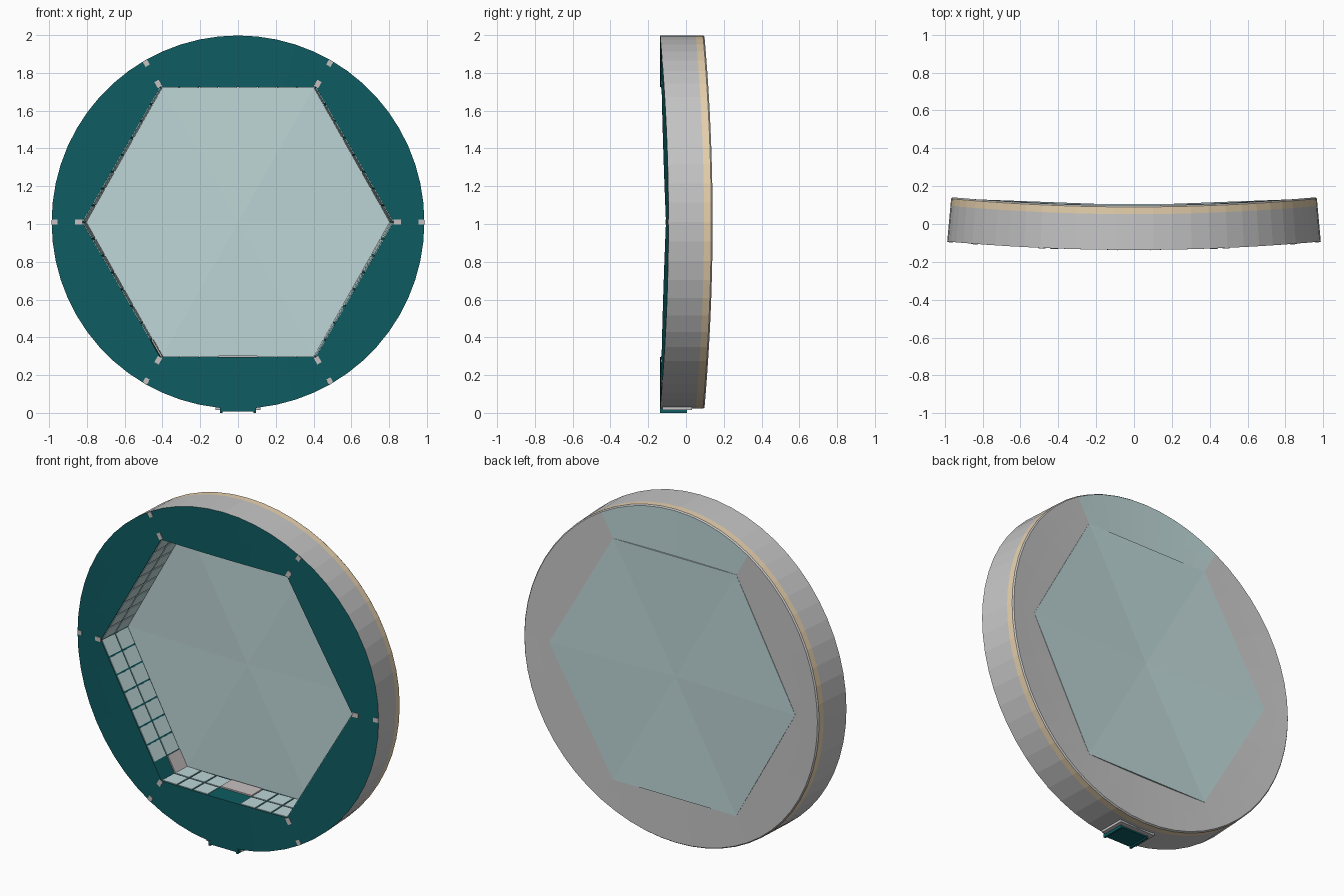
import bpy, bmesh, math
from mathutils import Vector

if "Cube" in bpy.data.objects:
    bpy.data.objects.remove(bpy.data.objects["Cube"])

ZC, RIM, HEX = 1.01, 0.988, 0.825       # centre height, disc radius, hexagon corner radius
FRONT, BACK = -0.137, 0.098             # flat thickness before bending
BEND = 11.0                             # radius of the gentle sideways curve
SEG = 10                                # segments per hexagon side


def material(name, rgb):
    m = bpy.data.materials.new(name)
    m.diffuse_color = [(c / 255 / 12.92 if c < 10 else ((c / 255 + 0.055) / 1.055) ** 2.4) for c in rgb] + [1]
    m.use_nodes = True
    m.node_tree.nodes["Principled BSDF"].inputs["Base Color"].default_value = m.diffuse_color
    return m


TEAL = material("deep teal", (14, 92, 98))
GLASS = material("pale aqua", (190, 214, 215))
GREY = material("light grey", (198, 198, 198))
TAN = material("warm tan", (234, 212, 176))
DOOR = material("door grey", (200, 192, 192))


def polar(r, a, y):
    return Vector((r * math.cos(a), y, ZC + r * math.sin(a)))


def hex_point(side, t, y, r=HEX):
    a = math.radians(60 * side)
    return polar(r, a, y).lerp(polar(r, a + math.pi / 3, y), t)


def bend(p):
    rad = BEND + FRONT - p.y
    a = p.x / BEND
    return Vector((rad * math.sin(a), BEND + FRONT - rad * math.cos(a), p.z))


def finish(name, bm, mats):
    for v in bm.verts:
        v.co = bend(v.co)
    bmesh.ops.recalc_face_normals(bm, faces=bm.faces)
    me = bpy.data.meshes.new(name)
    bm.to_mesh(me)
    bm.free()
    for m in mats:
        me.materials.append(m)
    ob = bpy.data.objects.new(name, me)
    bpy.context.collection.objects.link(ob)
    return ob


def prism(bm, pts, offset, mat=0):
    """Thin plate from a corner loop pushed along an offset."""
    low = [bm.verts.new(p) for p in pts]
    high = [bm.verts.new(p + offset) for p in pts]
    n = len(pts)
    faces = [bm.faces.new(low), bm.faces.new(high)]
    faces += [bm.faces.new((low[i], low[(i + 1) % n], high[(i + 1) % n], high[i])) for i in range(n)]
    for f in faces:
        f.material_index = mat


def box(bm, x0, x1, y0, y1, z0, z1, mat=0):
    pts = [Vector((x, y, z0)) for x, y in ((x0, y0), (x1, y0), (x1, y1), (x0, y1))]
    prism(bm, pts, Vector((0, 0, z1 - z0)), mat)


# Disc body: loops from hexagon front, over the rim, to hexagon back
# (blend 0 = hexagon, 1 = circle; depth; circle radius; material of the following band)
profile = [(0, FRONT, RIM, 0), (0.5, FRONT, RIM, 0), (1, FRONT, RIM, 1), (1, 0.052, RIM, 2),
           (1, 0.09, RIM, 1), (1, BACK, RIM - 0.006, 1), (0.5, BACK, RIM - 0.006, 1), (0, BACK, RIM, 0)]
bm = bmesh.new()
rings = []
for blend, y, r, _ in profile:
    ring = []
    for i in range(6 * SEG):
        side, t = i // SEG, (i % SEG) / SEG
        circle = polar(r, math.radians(60 * (side + t)), y)
        ring.append(bm.verts.new(hex_point(side, t, y).lerp(circle, blend)))
    rings.append(ring)
for k, (_, _, _, mat) in enumerate(profile):
    a, b = rings[k], rings[(k + 1) % len(rings)]
    for i in range(6 * SEG):
        j = (i + 1) % (6 * SEG)
        f = bm.faces.new((a[i], a[j], b[j], b[i]))
        f.material_index = mat
        if k in (5, 6) and i // SEG == 1:      # top back sector matches the pane
            f.material_index = 3
finish("disc_body", bm, [TEAL, GREY, TAN, GLASS])

# Back pane: six flat triangles with a small thickness
bm = bmesh.new()
for y in (BACK - 0.008, BACK + 0.001):
    mid = bm.verts.new((0, y, ZC))
    ring = [bm.verts.new(hex_point(s, 0, y)) for s in range(6)]
    for s in range(6):
        bm.faces.new((mid, ring[s], ring[(s + 1) % 6]))
edges = [e for e in bm.edges if e.is_boundary]
bmesh.ops.bridge_loops(bm, edges=edges)
finish("back_pane", bm, [GLASS])

# Wall tiles: eight by two on every side, with a door in two of the walls
COLS, GAP = 8, 0.0045
bm = bmesh.new()
depth = (BACK - 0.008 - FRONT) / 2
doors = {(4, 3), (4, 4), (3, 7)}
for side in range(6):
    a = math.radians(60 * side + 30)
    inward = Vector((-math.cos(a), 0, -math.sin(a))) * 0.004
    for col in range(COLS):
        for row in range(2):
            is_door = (side, col) in doors
            if is_door and row == 0:
                continue                        # teal front half of the door
            g = 0 if is_door else GAP / HEX
            t0, t1 = col / COLS + g, (col + 1) / COLS - g
            y0, y1 = FRONT + row * depth + GAP, FRONT + (row + 1) * depth - GAP
            pts = [hex_point(side, t, y) for t, y in ((t0, y0), (t1, y0), (t1, y1), (t0, y1))]
            prism(bm, pts, inward * (2 if is_door else 1), 1 if is_door else 0)
finish("wall_tiles", bm, [GLASS, DOOR])

# Small marker plates at the hexagon corners and along the rim
bm = bmesh.new()
for s in range(6):
    a = math.radians(60 * s)
    side = Vector((-math.sin(a), 0, math.cos(a))) * 0.013
    for r0, r1 in ((HEX, HEX + 0.038), (RIM - 0.032, RIM - 0.002)):
        p, q = polar(r0, a, FRONT), polar(r1, a, FRONT)
        prism(bm, [p - side, q - side, q + side, p + side], Vector((0, -0.003, 0)))
finish("corner_markers", bm, [DOOR])

# Bottom hatch: grey frame, teal panel and two rails
bm = bmesh.new()
box(bm, -0.12, 0.12, -0.125, 0.03, 0.016, 0.04, 1)
box(bm, -0.09, 0.09, FRONT, 0.0, 0.008, 0.03, 0)
for sx in (-1, 1):
    x = sx * 0.09
    box(bm, x - 0.006, x + 0.006, FRONT - 0.002, 0.004, 0.0, 0.03, 0)
finish("bottom_hatch", bm, [TEAL, GREY])
